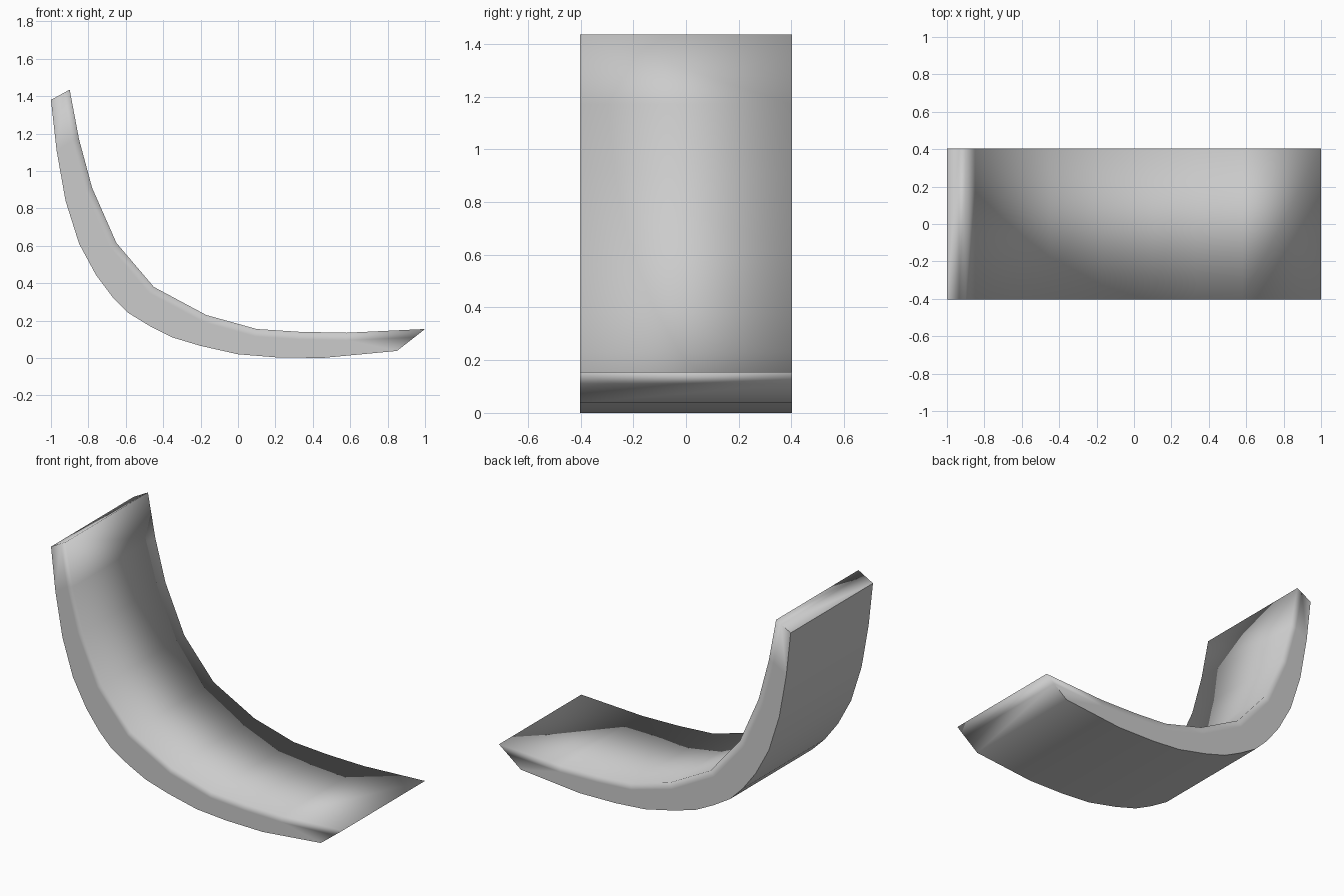
import bpy, bmesh
from mathutils import Vector

if "Cube" in bpy.data.objects:
    bpy.data.objects.remove(bpy.data.objects["Cube"])

HALF = 0.403
# side profile (x, z): underside and upper surface, both from the tall end to the tip
outer = [(-1, 1.38), (-.97, 1.11), (-.922, .84), (-.85, .612), (-.76, .445),
         (-.67, .325), (-.585, .24), (-.47, .17), (-.35, .11), (-.2, .065),
         (0, .02), (.2, .004), (.45, 0), (.85, .038)]
inner = [(-.9, 1.435), (-.85, 1.17), (-.78, .91), (-.65, .615), (-.45, .38),
         (-.17, .23), (.1, .155), (.33, .14), (.58, .135), (1, .155)]

# support line just below the upper surface, ending on the two end faces
pts = [Vector(p) for p in inner]
mid = []
for i, p in enumerate(pts):
    if i == 0:
        mid.append(p.lerp(Vector(outer[0]), .35))
    elif i == len(pts) - 1:
        mid.append(p.lerp(Vector(outer[-1]), .38))
    else:
        t = (pts[i + 1] - pts[i - 1]).normalized()
        mid.append(p + Vector((t.y, -t.x)) * .04)

bm = bmesh.new()


def row(profile, y):
    return [bm.verts.new((p[0], y, p[1])) for p in profile]


o, m, n = ([row(p, y) for y in (-HALF, HALF)] for p in (outer, mid, inner))


def strip(a, b):
    for i in range(len(a) - 1):
        bm.faces.new((a[i], a[i + 1], b[i + 1], b[i]))


# upper surface and underside
strip(n[0], n[1])
strip(o[0], o[1])
# flat sides with a narrow strip along the upper edge
for s in (0, 1):
    strip(m[s], n[s])
    bm.faces.new(o[s] + m[s][::-1])
# end faces
for k in (0, -1):
    for a, b in ((o, m), (m, n)):
        bm.faces.new((a[0][k], a[1][k], b[1][k], b[0][k]))

bmesh.ops.recalc_face_normals(bm, faces=bm.faces)
# soft upper rim, crisp edges elsewhere
soft = {v for s in n for v in s}
for f in bm.faces:
    f.smooth = True
for e in bm.edges:
    if e.calc_face_angle(0) > .6 and not soft & set(e.verts):
        e.smooth = False

mesh = bpy.data.meshes.new("curved_panel")
bm.to_mesh(mesh)
bm.free()
panel = bpy.data.objects.new("curved_panel", mesh)
bpy.context.collection.objects.link(panel)
